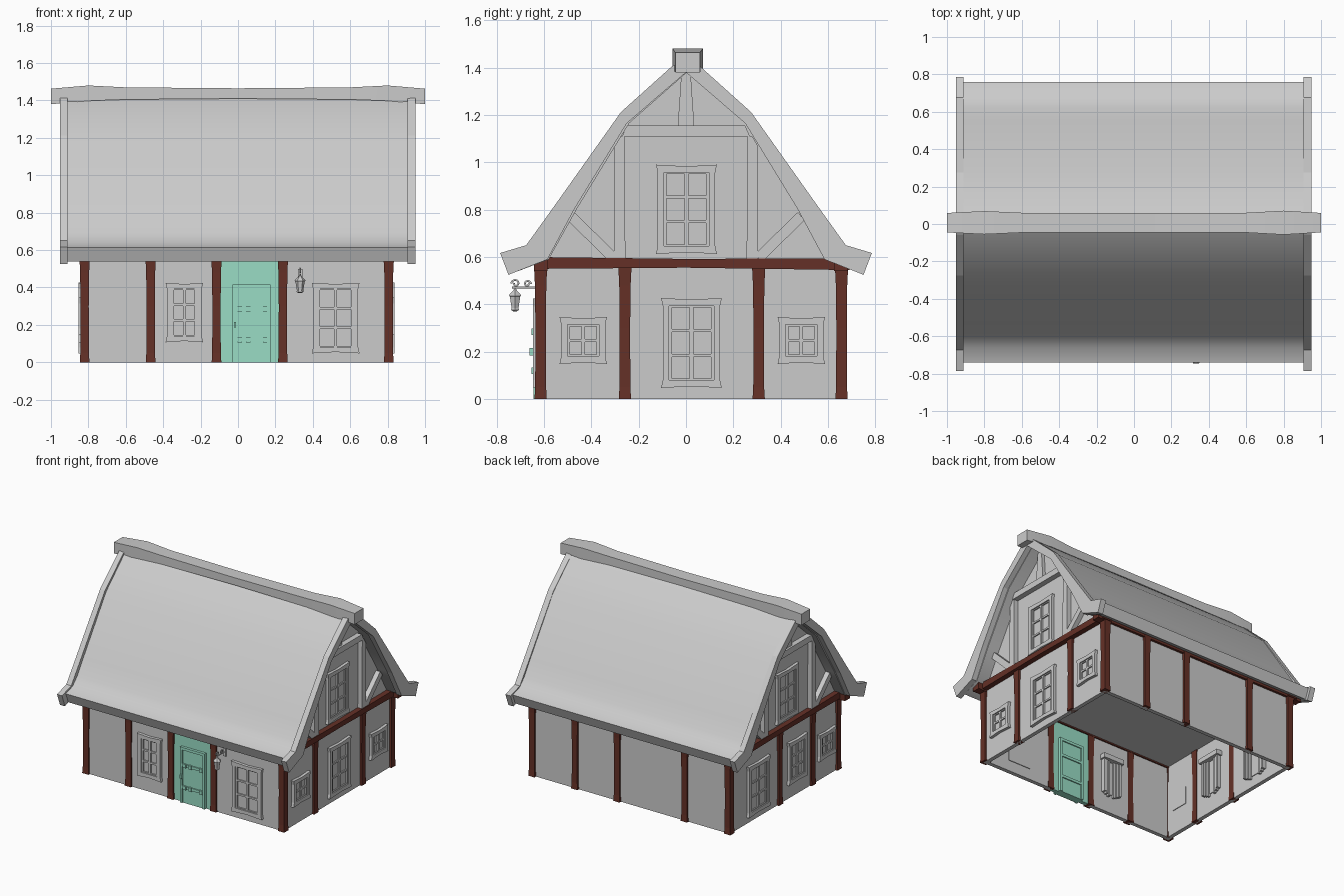
import bpy, bmesh, math
from mathutils import Vector

if "Cube" in bpy.data.objects:
    bpy.data.objects.remove(bpy.data.objects["Cube"])


def material(name, rgb):
    m = bpy.data.materials.new(name)
    m.use_nodes = True
    m.diffuse_color = (*rgb, 1)
    m.node_tree.nodes["Principled BSDF"].inputs["Base Color"].default_value = (*rgb, 1)
    return m


GREY = material("pale grey", (0.6, 0.6, 0.6))
BROWN = material("red brown timber", (0.13, 0.03, 0.02))
TEAL = material("soft teal", (0.32, 0.72, 0.56))


def make(name, solids, mat, smooth=None):
    """Each solid is a list of rings, skinned together and capped."""
    bm = bmesh.new()
    for rings in solids:
        vs = [[bm.verts.new(p) for p in ring] for ring in rings]
        n = len(vs[0])
        for a, b in zip(vs, vs[1:]):
            for i in range(n):
                j = (i + 1) % n
                bm.faces.new((a[i], a[j], b[j], b[i]))
        bm.faces.new(vs[0][::-1])
        bm.faces.new(vs[-1])
    bmesh.ops.recalc_face_normals(bm, faces=bm.faces)
    me = bpy.data.meshes.new(name)
    bm.to_mesh(me)
    bm.free()
    me.materials.append(mat)
    ob = bpy.data.objects.new(name, me)
    bpy.context.collection.objects.link(ob)
    if smooth:
        bpy.ops.object.select_all(action='DESELECT')
        ob.select_set(True)
        bpy.context.view_layer.objects.active = ob
        bpy.ops.object.shade_smooth_by_angle(angle=math.radians(smooth))
    return ob


# Wall planes: u runs along the wall, v is up, d points outwards
FRONT, BACK, LEFT, RIGHT = -0.625, 0.665, 0.815, -0.83
SIDES = {
    "front": lambda u, v, d: (u, FRONT - d, v),
    "back": lambda u, v, d: (u, BACK + d, v),
    "left": lambda u, v, d: (LEFT + d, u, v),
    "right": lambda u, v, d: (RIGHT - d, u, v),
}


def prism(side, pts, d0, d1):
    return [[SIDES[side](u, v, d) for u, v in pts] for d in (d0, d1)]


def rect(side, u0, u1, v0, v1, d0, d1):
    return prism(side, [(u0, v0), (u1, v0), (u1, v1), (u0, v1)], d0, d1)


def mirrored(half):
    """Mirror a half profile that ends on the centre line."""
    return half + [(-y, z) for y, z in reversed(half[:-1])]


def window(name, side, u, w, v0, v1, rows, curtain=False):
    a, b, f = u - w / 2, u + w / 2, 0.033
    e, mid = 0.007, (v0 + v1) / 2
    parts = [rect(side, a + f, b - f, v0 + f, v1 - f, -0.035, 0.004)]
    # Frame with gently pinched sides
    for s, x in ((1, a), (-1, b)):
        outer = [(x, v0), (x + s * e, v0 + f), (x + s * e, v1 - f), (x, v1)]
        parts.append(prism(side, outer + [(x + s * f, v1 - f), (x + s * f, v0 + f)], 0, 0.022))
    for s, z in ((1, v0), (-1, v1)):
        parts.append(prism(side, [(a, z), (u, z + s * e), (b, z),
                                  (b - f, z + s * f), (a + f, z + s * f)], 0, 0.022))
    # Sash and glazing bars
    a, b, lo, hi, t = a + f, b - f, v0 + f, v1 - f, 0.008
    for x in (a + t / 2, u, b - t / 2):
        parts.append(rect(side, x - t, x + t, lo, hi, 0, 0.015))
    for i in range(rows + 1):
        z = lo + (hi - lo) * i / rows
        parts.append(rect(side, a, b, z - t * 0.8, z + t * 0.8, 0, 0.013))
    make(name, parts, GREY)
    if curtain:
        folds = [rect(side, a - 0.02, b + 0.02, hi, hi + 0.035, -0.075, -0.03)]
        for s, x in ((1, a), (-1, b)):
            for k in range(3):
                c = x + s * k * 0.022
                folds.append(rect(side, c - 0.008, c + 0.008, lo - 0.01 * k, hi, -0.06 + 0.006 * k, -0.03))
        make(name + "_curtain", folds, GREY)


# Ground floor walls, open below, with a ceiling
T = -0.03
make("walls", [rect("front", RIGHT, -0.1, 0, 0.57, T, 0), rect("front", 0.225, LEFT, 0, 0.57, T, 0),
               rect("back", RIGHT, LEFT, 0, 0.57, T, 0),
               rect("left", FRONT, BACK, 0, 0.57, T, 0), rect("right", FRONT, BACK, 0, 0.57, T, 0),
               rect("front", RIGHT, LEFT, 0.55, 0.58, FRONT - BACK, 0)], GREY)

# Door wall and door, finished on both faces
make("door_wall", [rect("front", -0.1, 0.225, 0, 0.57, T, 0)], TEAL)
door = [rect("front", -0.03, 0.174, 0, 0.417, -0.045, 0.012)]
for d0, d1 in ((0.01, 0.02), (-0.053, -0.043)):
    for a, b in ((-0.03, -0.012), (0.156, 0.174)):
        door.append(rect("front", a, b, 0, 0.417, d0, d1))
    for z in (0.12, 0.285, 0.407):
        door.append(rect("front", -0.03, 0.174, z - 0.01, z + 0.01, d0, d1))
for z in (0.12, 0.285):
    for x in (0.01, 0.055, 0.145):
        door.append(rect("front", x - 0.012, x + 0.012, z - 0.014, z + 0.014, 0.015, 0.028))
door.append(rect("front", -0.022, -0.01, 0.185, 0.215, 0.015, 0.035))
make("door", door, TEAL)


# Timber posts with slightly uneven shafts
def post(x, y):
    levels = [(0, 0.026), (0.05, 0.023), (0.3, 0.022), (0.48, 0.024), (0.56, 0.028)]
    return [[(x + sx * h, y + sy * h, z) for sx, sy in ((-1, -1), (1, -1), (1, 1), (-1, 1))]
            for z, h in levels]


XL, XR, YF, YB = 0.806, -0.82, -0.614, 0.657
spots = [(x, YF) for x in (XR, -0.467, -0.115, 0.24, XL)]
spots += [(x, YB) for x in (XR, -0.46, 0.1, 0.45, XL)]
spots += [(XL, -0.258), (XL, 0.307), (XR, 0.08), (XR, -0.31)]
make("timber_posts", [post(x, y) for x, y in spots], BROWN)

# Brown beams along the wall tops
make("wall_beams",
     [rect(s, -0.91, 0.89, 0.54, 0.595, -0.04, 0.018) for s in ("front", "back")]
     + [prism(s, [(-0.64, 0.55), (0, 0.555), (0.69, 0.545), (0.69, 0.595), (0, 0.592), (-0.64, 0.6)], -0.04, 0.04)
        for s in ("left", "right")], BROWN)

# Gable walls and their timbers
gable = mirrored([(-0.62, 0.57), (-0.5, 0.81), (-0.275, 1.17), (0, 1.41)])
for s in ("left", "right"):
    make(s + "_gable", [prism(s, gable, T, 0)], GREY)
    brace = [(-0.473, 0.79), (-0.278, 0.6), (-0.333, 0.59), (-0.5, 0.755)]
    timbers = [prism(s, [(-0.27, 1.11), (0.27, 1.11), (0.25, 1.155), (-0.25, 1.155)], 0, 0.04),
               prism(s, [(-0.035, 1.15), (0.035, 1.15), (0.018, 1.4), (-0.018, 1.4)], 0, 0.025)]
    for k in (-1, 1):
        timbers.append(prism(s, [(k * u, v) for u, v in brace], 0, 0.035))
        timbers.append(prism(s, [(k * 0.305, 0.59), (k * 0.256, 0.59), (k * 0.26, 1.11),
                                 (k * 0.28, 1.11), (k * 0.303, 1.07)], 0, 0.035))
    make(s + "_gable_timbers", timbers, GREY)
    window(s + "_attic_window", s, 0.002, 0.257, 0.613, 0.99, 3)

# Ground floor windows
window("front_small_window", "front", -0.287, 0.2, 0.107, 0.425, 3, True)
window("front_large_window", "front", 0.522, 0.255, 0.048, 0.425, 3)
window("left_front_window", "left", -0.434, 0.2, 0.148, 0.347, 2)
window("left_middle_window", "left", 0.023, 0.256, 0.047, 0.427, 3)
window("left_back_window", "left", 0.487, 0.2, 0.148, 0.347, 2)
window("right_back_window", "right", 0.34, 0.256, 0.047, 0.427, 3, True)
window("right_middle_window", "right", -0.12, 0.22, 0.107, 0.425, 3, True)
window("right_front_window", "right", -0.47, 0.2, 0.148, 0.347, 2)

# Thatched roof slab with flared eaves
under = mirrored([(-0.72, 0.54), (-0.59, 0.59), (-0.47, 0.805), (-0.25, 1.165), (0, 1.385)])
over = mirrored([(-0.75, 0.615), (-0.67, 0.64), (-0.615, 0.695), (-0.545, 0.8),
                 (-0.27, 1.2), (-0.06, 1.395), (0, 1.43)])
section = over + under[::-1]
make("roof", [[[(x, y + 0.01, z) for y, z in section] for x in (-0.912, 0.91)]], GREY, 40)

# Verge boards on both gable ends
verge = mirrored([(-0.785, 0.617), (-0.675, 0.65), (-0.56, 0.81), (-0.275, 1.212), (-0.06, 1.405), (0, 1.445)])
verge += mirrored([(-0.75, 0.525), (-0.585, 0.59), (-0.47, 0.805), (-0.25, 1.165), (0, 1.38)])[::-1]
for name, a, b in (("left_verge", 0.907, 0.95), ("right_verge", -0.953, -0.912)):
    make(name, [[[(x, y, z) for y, z in verge] for x in (a, b)]], GREY)

# Undulating ridge cap
stations = [(-1, 0.052, 1.38, 1.463), (-0.8, 0.062, 1.398, 1.48), (-0.6, 0.053, 1.405, 1.47),
            (0, 0.052, 1.41, 1.465), (0.6, 0.053, 1.405, 1.47), (0.8, 0.064, 1.398, 1.48),
            (1, 0.052, 1.38, 1.463)]
make("ridge_cap", [[[(x, 0.007 - w, lo), (x, 0.007 + w, lo), (x, 0.007 + w, hi), (x, 0.007 - w, hi)]
                    for x, w, lo, hi in stations]], GREY, 30)

# Wall lantern hanging from a scrolled bracket
LX, LY = 0.332, -0.722


def turned(profile, sides=6):
    return [[(LX + r * math.cos(i * math.tau / sides), LY + r * math.sin(i * math.tau / sides), z)
             for i in range(sides)] for r, z in profile]


make("lantern", [turned([(0.008, 0.37), (0.019, 0.377), (0.017, 0.385), (0.025, 0.432), (0.029, 0.436),
                         (0.027, 0.442), (0.01, 0.457), (0.004, 0.468)])], GREY)
make("lantern_plate", [rect("front", LX - 0.012, LX + 0.012, 0.44, 0.5, 0, 0.012)], GREY)


def rod(name, pts):
    cu = bpy.data.curves.new(name, 'CURVE')
    cu.dimensions = '3D'
    cu.bevel_depth, cu.bevel_resolution = 0.0045, 1
    sp = cu.splines.new('POLY')
    sp.points.add(len(pts) - 1)
    for p, q in zip(sp.points, pts):
        p.co = (*q, 1)
    cu.materials.append(GREY)
    bpy.context.collection.objects.link(bpy.data.objects.new(name, cu))


def scroll(y, z, r, turn):
    return [Vector((LX, y + turn * r * (1 - i / 24) * math.cos(i * 0.4),
                    z + r * (1 - i / 24) * math.sin(i * 0.4))) for i in range(18)]


rod("lantern_arm", [(LX, -0.63, 0.472), (LX, -0.735, 0.472)])
rod("lantern_hook", [(LX, LY, 0.472), (LX, LY, 0.455)])
rod("lantern_outer_scroll", scroll(-0.72, 0.488, 0.018, -1))
rod("lantern_inner_scroll", scroll(-0.67, 0.486, 0.015, 1))
